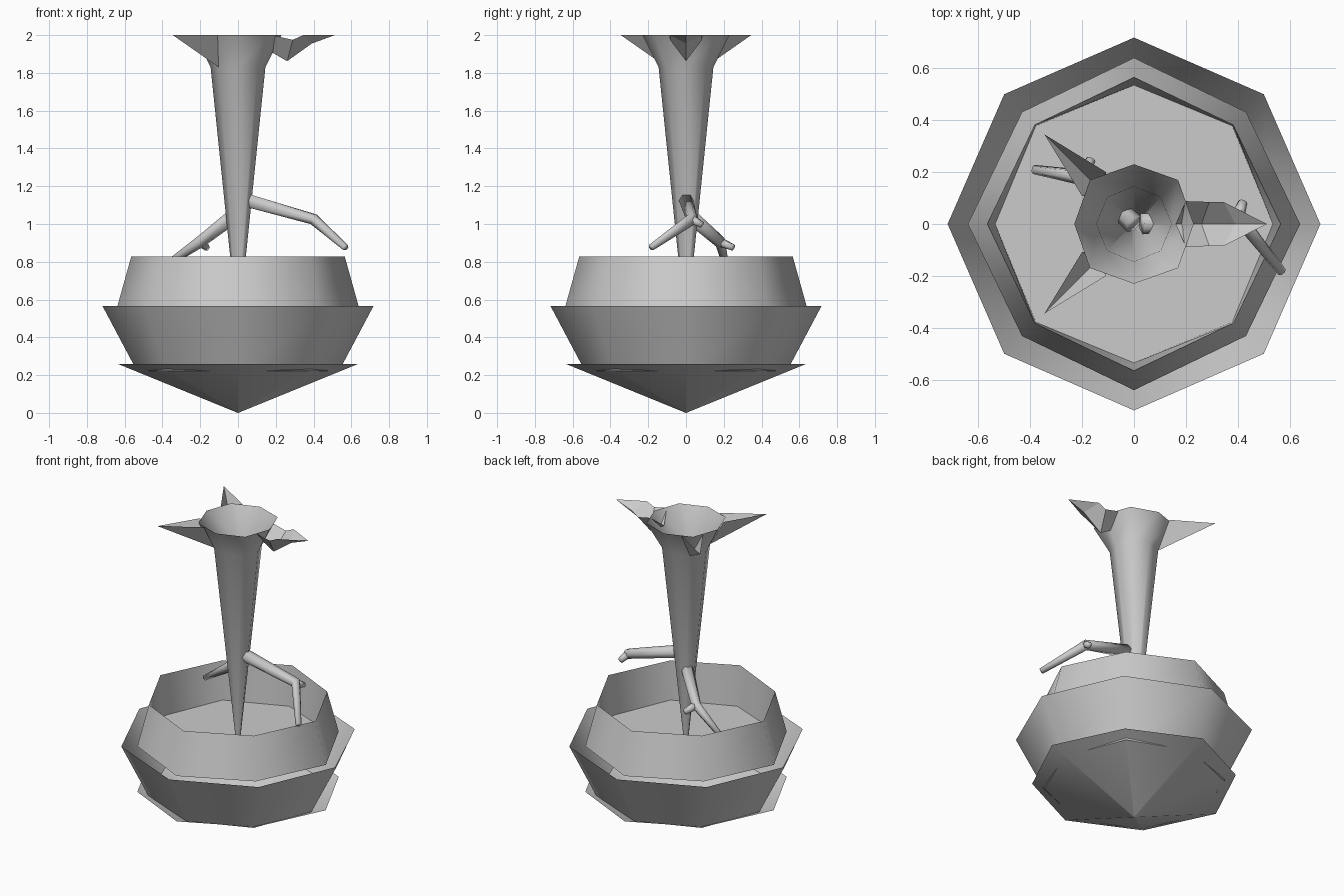
import bpy, bmesh, math
from mathutils import Vector

if "Cube" in bpy.data.objects:
    bpy.data.objects.remove(bpy.data.objects["Cube"])


def finish(name, bm, smooth=True):
    bmesh.ops.recalc_face_normals(bm, faces=bm.faces)
    for f in bm.faces:
        f.smooth = smooth
    me = bpy.data.meshes.new(name)
    bm.to_mesh(me)
    bm.free()
    ob = bpy.data.objects.new(name, me)
    bpy.context.collection.objects.link(ob)
    return ob


def loft(bm, rings):
    for a, b in zip(rings, rings[1:]):
        n = len(a)
        for i in range(n):
            j = (i + 1) % n
            bm.faces.new((a[i], a[j], b[j], b[i]))


def octagon_ring(bm, axis_r, diag_r, z):
    """Eight points: four on the axes, four on the diagonals."""
    ring = []
    for i in range(8):
        r = diag_r if i % 2 else axis_r
        a = i * math.pi / 4
        ring.append(bm.verts.new((r * math.cos(a), r * math.sin(a), z)))
    return ring


def octagon_shell(name, profile, cap_first=False, cap_last=False):
    bm = bmesh.new()
    rings = [octagon_ring(bm, *p) for p in profile]
    loft(bm, rings)
    for wanted, ring in ((cap_first, rings[0]), (cap_last, rings[-1])):
        if wanted:
            bm.faces.new(ring)
    return finish(name, bm)


def tube(bm, points, radii, sides=6):
    """Tapered tube along a path, with closed ends."""
    pts = [Vector(p) for p in points]
    rings = []
    for k, (p, r) in enumerate(zip(pts, radii)):
        d = (pts[min(k + 1, len(pts) - 1)] - pts[max(k - 1, 0)]).normalized()
        u = d.cross(Vector((0, 0, 1))).normalized()
        v = u.cross(d)
        rings.append([bm.verts.new(p + r * (u * math.cos(t) + v * math.sin(t)))
                      for t in (i * math.tau / sides for i in range(sides))])
    loft(bm, rings)
    bm.faces.new(rings[0])
    bm.faces.new(rings[-1])


def keeled_leaf(name, sections, tip, angle):
    """V-shaped leaf; sections are (edge x, half width, edge z, keel x, keel z)."""
    bm = bmesh.new()
    c, s = math.cos(angle), math.sin(angle)

    def vert(x, y, z):
        return bm.verts.new((c * x - s * y, s * x + c * y, z))
    rows = [(vert(ex, w, ez), vert(kx, 0, kz), vert(ex, -w, ez))
            for ex, w, ez, kx, kz in sections]
    for a, b in zip(rows, rows[1:]):
        for i in range(2):
            bm.faces.new((a[i], a[i + 1], b[i + 1], b[i]))
    end = vert(*tip)
    for i in range(2):
        bm.faces.new((rows[-1][i], rows[-1][i + 1], end))
    return finish(name, bm, False)


# Base layers
octagon_shell("base_cone", [(0.001, 0.001, 0.0), (0.638, 0.61, 0.26)])
octagon_shell("middle_bowl", [(0.535, 0.54, 0.222), (0.718, 0.707, 0.567)])

# Upper collar with inner wall and floor
octagon_shell("upper_collar", [(0.64, 0.61, 0.56), (0.565, 0.54, 0.828)])
inner = octagon_shell("collar_inside", [(0.535, 0.535, 0.57), (0.565, 0.54, 0.828)], cap_first=True)
bpy.context.view_layer.objects.active = inner
inner.select_set(True)
bpy.ops.object.shade_smooth_by_angle(angle=math.radians(50))

# Hollow tapered stem with a flared mouth
octagon_shell("stem", [(0.015, 0.015, 0.57), (0.145, 0.145, 1.83), (0.23, 0.24, 2.0)])

# Leaves around the mouth
keeled_leaf("right_leaf", [(0.20, 0.088, 1.995, 0.16, 1.92),
                           (0.29, 0.085, 1.975, 0.26, 1.862),
                           (0.345, 0.085, 2.0, 0.39, 1.955)], (0.512, 0, 2.0), 0)
for side, a in (("back", 135), ("front", 225)):
    keeled_leaf(side + "_left_leaf", [(0.218, 0.065, 2.0, 0.145, 1.83)],
                (0.488, 0, 2.0), math.radians(a))

# Forked branches: root, fork, long arm end, short stub end
branches = {
    "right_branch": ((0.03, 0, 1.13), (0.40, 0.03, 1.025), (0.57, -0.185, 0.875), (0.42, 0.085, 0.995)),
    "left_branch": ((0.0, 0.0, 1.06), (-0.20, 0.18, 0.905), (-0.385, 0.21, 0.78), (-0.165, 0.25, 0.875)),
}
for name, (root, fork, arm, stub) in branches.items():
    bm = bmesh.new()
    tube(bm, (root, fork, arm), (0.04, 0.032, 0.018))
    tube(bm, (fork, stub), (0.026, 0.018))
    finish(name, bm)
